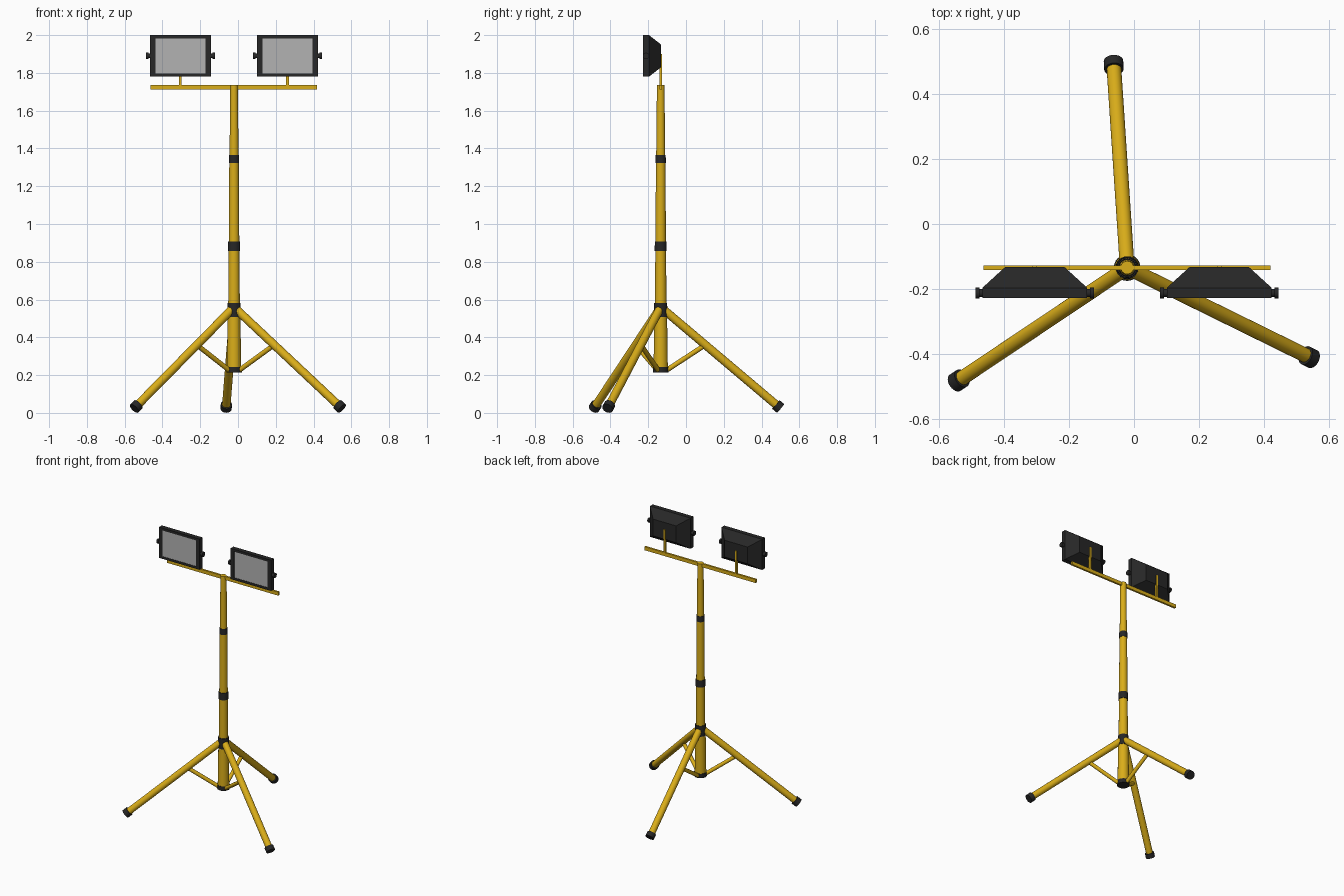
import bpy, bmesh
from math import cos, sin, radians
from mathutils import Vector, Matrix

if "Cube" in bpy.data.objects:
    bpy.data.objects.remove(bpy.data.objects["Cube"])

PX, PY = -0.021, -0.134      # mast axis


def material(name, rgb):
    m = bpy.data.materials.new(name)
    m.diffuse_color = (*rgb, 1)
    m.use_nodes = True
    m.node_tree.nodes["Principled BSDF"].inputs["Base Color"].default_value = m.diffuse_color
    return m


YELLOW = material("yellow_paint", (0.70, 0.42, 0.01))
BLACK = material("black_plastic", (0.02, 0.02, 0.02))
GLASS = material("lamp_glass", (0.45, 0.45, 0.45))


def finish(name, bm, mat, smooth=False):
    bmesh.ops.recalc_face_normals(bm, faces=bm.faces)
    me = bpy.data.meshes.new(name)
    bm.to_mesh(me)
    bm.free()
    ob = bpy.data.objects.new(name, me)
    bpy.context.collection.objects.link(ob)
    me.materials.append(mat)
    if smooth:
        bpy.ops.object.select_all(action='DESELECT')
        ob.select_set(True)
        bpy.context.view_layer.objects.active = ob
        bpy.ops.object.shade_smooth_by_angle(angle=radians(35))
    return ob


def tube(name, p, q, r1, r2, mat, sides=24):
    p, q = Vector(p), Vector(q)
    d = q - p
    mtx = Matrix.Translation((p + q) / 2) @ d.to_track_quat('Z', 'Y').to_matrix().to_4x4()
    bm = bmesh.new()
    bmesh.ops.create_cone(bm, cap_ends=True, segments=sides, radius1=r1,
                          radius2=r2, depth=d.length, matrix=mtx)
    return finish(name, bm, mat, True)


def box(name, lo, hi, mat):
    lo, hi = Vector(lo), Vector(hi)
    bm = bmesh.new()
    bmesh.ops.create_cube(bm, size=1, matrix=Matrix.Translation((lo + hi) / 2)
                          @ Matrix.Diagonal((*(hi - lo), 1)))
    return finish(name, bm, mat)


def rect_loft(name, cx, cz, rings, mat):
    """Loft through rectangles given as (half width, half height, y)."""
    bm = bmesh.new()
    loops = [[bm.verts.new((cx + sx * w, y, cz + sz * h))
              for sx, sz in ((-1, -1), (1, -1), (1, 1), (-1, 1))]
             for w, h, y in rings]
    for a, b in zip(loops, loops[1:]):
        for i in range(4):
            j = (i + 1) % 4
            bm.faces.new((a[i], a[j], b[j], b[i]))
    bm.faces.new(loops[0])
    bm.faces.new(loops[-1])
    return finish(name, bm, mat)


# Telescopic mast and its clamps: name, z range, radii, material
for name, z0, z1, r0, r1, mat in (
        ("mast_lower_tube", 0.225, 0.57, 0.038, 0.033, YELLOW),
        ("mast_second_tube", 0.55, 0.89, 0.031, 0.028, YELLOW),
        ("mast_third_tube", 0.88, 1.35, 0.028, 0.025, YELLOW),
        ("mast_top_tube", 1.34, 1.737, 0.024, 0.020, YELLOW),
        ("brace_collar", 0.213, 0.243, 0.041, 0.041, BLACK),
        ("leg_hub", 0.507, 0.583, 0.0355, 0.0345, BLACK),
        ("lower_clamp", 0.857, 0.907, 0.032, 0.031, BLACK),
        ("upper_clamp", 1.323, 1.364, 0.0275, 0.0265, BLACK)):
    tube(name, (PX, PY, z0), (PX, PY, z1), r0, r1, mat)

# Tripod legs with rubber feet and braces
for i in range(3):
    a = radians(93.8 + 120 * i)

    def at(r, z):
        return Vector((PX + r * cos(a), PY + r * sin(a), z))

    top, end = at(0.015, 0.547), at(0.636, 0.0235)
    tube(f"leg_{i + 1}", top, top.lerp(end, 0.99), 0.0225, 0.0225, YELLOW)
    tube(f"foot_{i + 1}", top.lerp(end, 0.96), end, 0.030, 0.030, BLACK)
    tube(f"brace_{i + 1}", at(0.03, 0.225), at(0.237, 0.36), 0.013, 0.013, YELLOW, 16)

# Crossbar
box("crossbar", (PX - 0.442, PY - 0.007, 1.712), (PX + 0.44, PY + 0.007, 1.737), YELLOW)

# Floodlights
CZ = 1.89
for side, cx in (("left", PX - 0.284), ("right", PX + 0.283)):
    box(f"{side}_lamp_stem", (cx - 0.007, PY - 0.007, 1.73),
        (cx + 0.007, PY + 0.007, 1.90), YELLOW)
    rect_loft(f"{side}_lamp_housing", cx, CZ,
              [(0.133, 0.093, -0.221), (0.133, 0.093, -0.228), (0.161, 0.11, -0.228),
               (0.161, 0.11, -0.196), (0.091, 0.06, -0.132)], BLACK)
    box(f"{side}_lamp_glass", (cx - 0.133, -0.226, CZ - 0.093),
        (cx + 0.133, -0.219, CZ + 0.093), GLASS)
    for s, end in ((-1, "outer_left"), (1, "outer_right")):
        tube(f"{side}_lamp_{end}_pivot", (cx + s * 0.155, -0.212, CZ),
             (cx + s * 0.173, -0.212, CZ), 0.012, 0.012, BLACK, 16)
        tube(f"{side}_lamp_{end}_knob", (cx + s * 0.170, -0.212, CZ),
             (cx + s * 0.182, -0.212, CZ), 0.017, 0.017, BLACK, 16)
